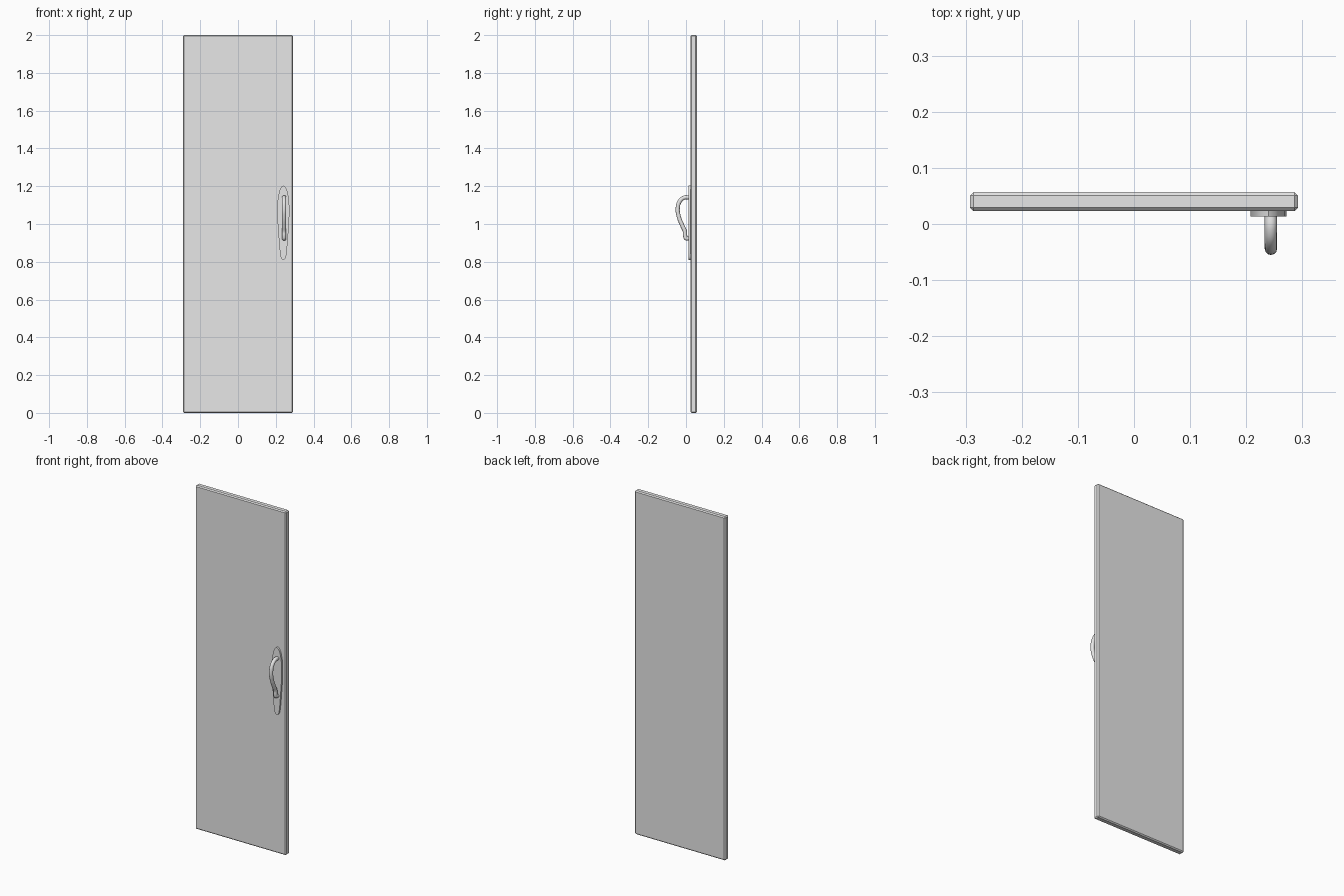
import bpy, bmesh, math
from mathutils import Vector

cube = bpy.data.objects.get("Cube")
if cube:
    bpy.data.objects.remove(cube, do_unlink=True)

grey = bpy.data.materials.new("plain_grey")
grey.use_nodes = True
grey.diffuse_color = (0.8, 0.8, 0.8, 1)
grey.node_tree.nodes["Principled BSDF"].inputs["Base Color"].default_value = (0.8, 0.8, 0.8, 1)


def add_object(name, bm):
    bmesh.ops.recalc_face_normals(bm, faces=bm.faces)
    mesh = bpy.data.meshes.new(name)
    bm.to_mesh(mesh)
    bm.free()
    mesh.materials.append(grey)
    obj = bpy.data.objects.new(name, mesh)
    bpy.context.collection.objects.link(obj)
    return obj


def shade(obj):
    bpy.ops.object.select_all(action='DESELECT')
    obj.select_set(True)
    bpy.context.view_layer.objects.active = obj
    bpy.ops.object.shade_smooth_by_angle(angle=math.radians(40))


# Door panel with chamfered edges
bm = bmesh.new()
bmesh.ops.create_cube(bm, size=1)
bmesh.ops.scale(bm, vec=(0.584, 0.034, 2), verts=bm.verts)
bmesh.ops.translate(bm, vec=(0, 0.04, 1), verts=bm.verts)
bmesh.ops.bevel(bm, geom=bm.edges[:], offset=0.006, segments=1, affect='EDGES')
add_object("door_panel", bm)

# Egg-shaped plate, tapering to a narrow rounded foot
bm = bmesh.new()
right = [(0, 1.203), (0.012, 1.195), (0.022, 1.172), (0.029, 1.135), (0.032, 1.09),
         (0.032, 1.05), (0.029, 0.99), (0.023, 0.91), (0.018, 0.85), (0.014, 0.825),
         (0.007, 0.813), (0, 0.81)]
outline = right + [(-x, z) for x, z in right[-2:0:-1]]
face = bm.faces.new([bm.verts.new((0.24 + x, 0.013, z)) for x, z in outline])
side = bmesh.ops.extrude_face_region(bm, geom=[face])
back = [v for v in side["geom"] if isinstance(v, bmesh.types.BMVert)]
bmesh.ops.translate(bm, vec=(0, 0.011, 0), verts=back)
shade(add_object("handle_plate", bm))

# Bent round pull handle, swept in the y-z plane
path = [(0.016, 1.14), (-0.008, 1.14), (-0.032, 1.122), (-0.044, 1.08), (-0.037, 1.035),
        (-0.019, 0.99), (-0.006, 0.96), (-0.004, 0.935), (0.001, 0.924), (0.016, 0.924)]
curve = bpy.data.curves.new("pull_handle", 'CURVE')
curve.dimensions = '3D'
curve.bevel_depth = 0.011
curve.bevel_resolution = 4
curve.resolution_u = 6
curve.use_fill_caps = True
spline = curve.splines.new('BEZIER')
spline.bezier_points.add(len(path) - 1)
for point, (y, z) in zip(spline.bezier_points, path):
    point.co = Vector((0.244, y, z))
    point.handle_left_type = point.handle_right_type = 'AUTO'
curve.materials.append(grey)
handle = bpy.data.objects.new("pull_handle", curve)
bpy.context.collection.objects.link(handle)
bpy.ops.object.select_all(action='DESELECT')
handle.select_set(True)
bpy.context.view_layer.objects.active = handle
bpy.ops.object.convert(target='MESH')
shade(bpy.context.view_layer.objects.active)
